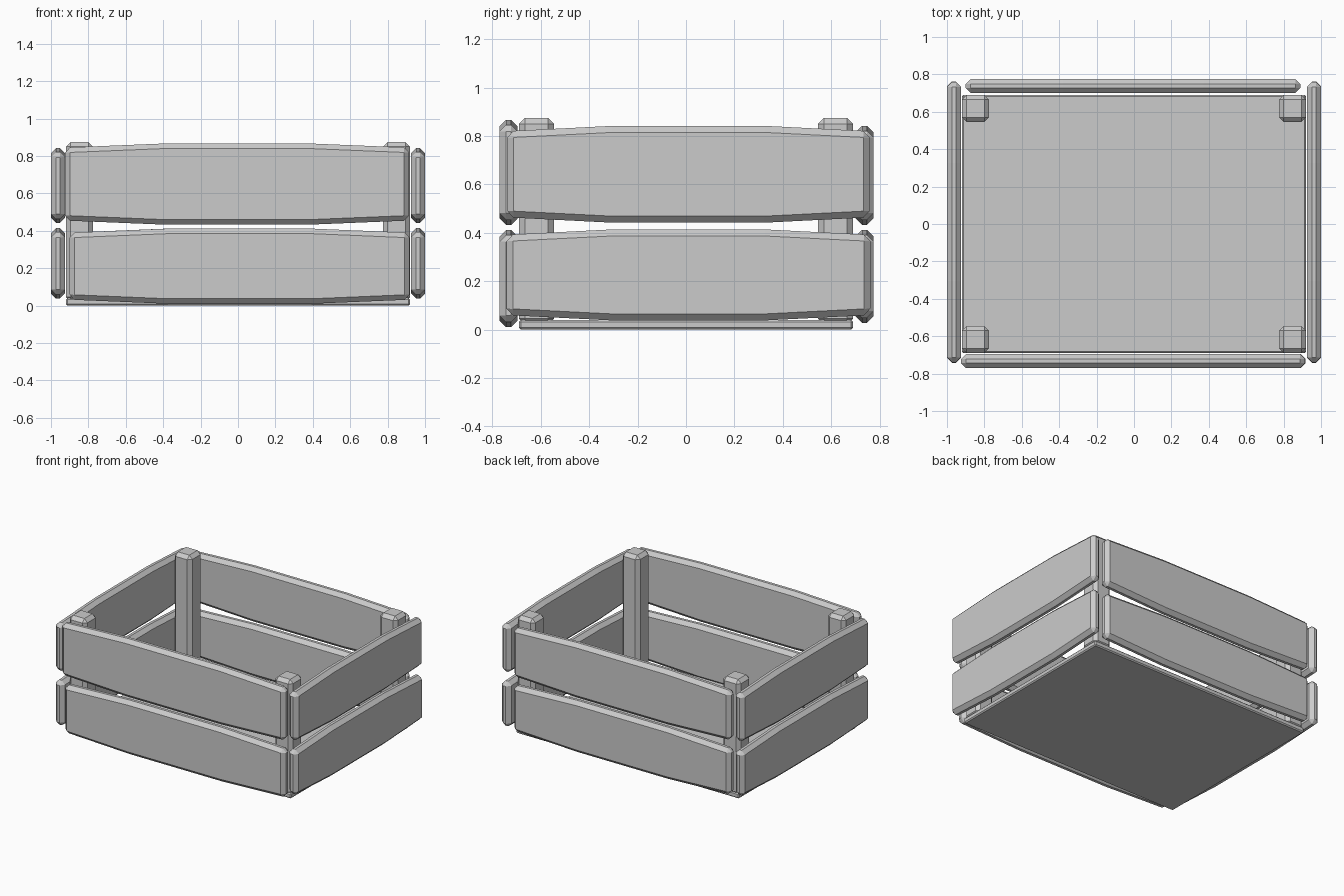
import bpy, bmesh
from mathutils import Matrix
from math import radians

if "Cube" in bpy.data.objects:
    bpy.data.objects.remove(bpy.data.objects["Cube"])


def finish(name, bm, bevel):
    bmesh.ops.recalc_face_normals(bm, faces=bm.faces[:])
    me = bpy.data.meshes.new(name)
    bm.to_mesh(me)
    bm.free()
    ob = bpy.data.objects.new(name, me)
    bpy.context.collection.objects.link(ob)
    mod = ob.modifiers.new("chamfer", 'BEVEL')
    mod.width = bevel
    mod.segments = 1
    mod.limit_method = 'ANGLE'
    mod.angle_limit = radians(40)
    return ob


def box(name, lo, hi, bevel):
    bm = bmesh.new()
    bmesh.ops.create_cube(bm, size=1)
    for v in bm.verts:
        for i in range(3):
            v.co[i] = lo[i] if v.co[i] < 0 else hi[i]
    return finish(name, bm, bevel)


def plank(name, a, b, across, z0, z1, along_y=False, thick=0.075):
    """Board from a to b along its length, slightly narrower at the ends."""
    bm = bmesh.new()
    n = b - a
    rings = []
    for t, drop in ((0, 0.022), (0.29, 0), (0.71, 0), (1, 0.022)):
        p = a + n * t
        ring = []
        for s, z in ((-1, z0 + drop), (1, z0 + drop), (1, z1 - drop), (-1, z1 - drop)):
            q = across + s * thick / 2
            ring.append(bm.verts.new((q, p, z) if along_y else (p, q, z)))
        rings.append(ring)
    for r, s in zip(rings, rings[1:]):
        for i in range(4):
            j = (i + 1) % 4
            bm.faces.new((r[i], r[j], s[j], s[i]))
    bm.faces.new(rings[0])
    bm.faces.new(rings[-1])
    return finish(name, bm, 0.027)


# bottom panel
box("bottom_panel", (-0.92, -0.69, 0), (0.92, 0.69, 0.04), 0.008)

# corner posts
for sx, side in ((-1, "left"), (1, "right")):
    for sy, end in ((-1, "front"), (1, "back")):
        xs = sorted((sx * 0.775, sx * 0.92))
        ys = sorted((sy * 0.545, sy * 0.69))
        box(f"{end}_{side}_post", (xs[0], ys[0], 0.02), (xs[1], ys[1], 0.875), 0.025)

# front and back boards
plank("front_upper_board", -0.925, 0.915, -0.733, 0.433, 0.867)
plank("front_lower_board", -0.90, 0.918, -0.733, 0.010, 0.412)
plank("back_upper_board", -0.90, 0.89, 0.738, 0.433, 0.842)
plank("back_lower_board", -0.90, 0.89, 0.738, 0.028, 0.412)

# left and right boards
for sx, side in ((-1, "left"), (1, "right")):
    plank(f"{side}_upper_board", -0.74, 0.76, sx * 0.9625, 0.442, 0.842, True)
    plank(f"{side}_lower_board", -0.742, 0.762, sx * 0.9625, 0.038, 0.414, True)
